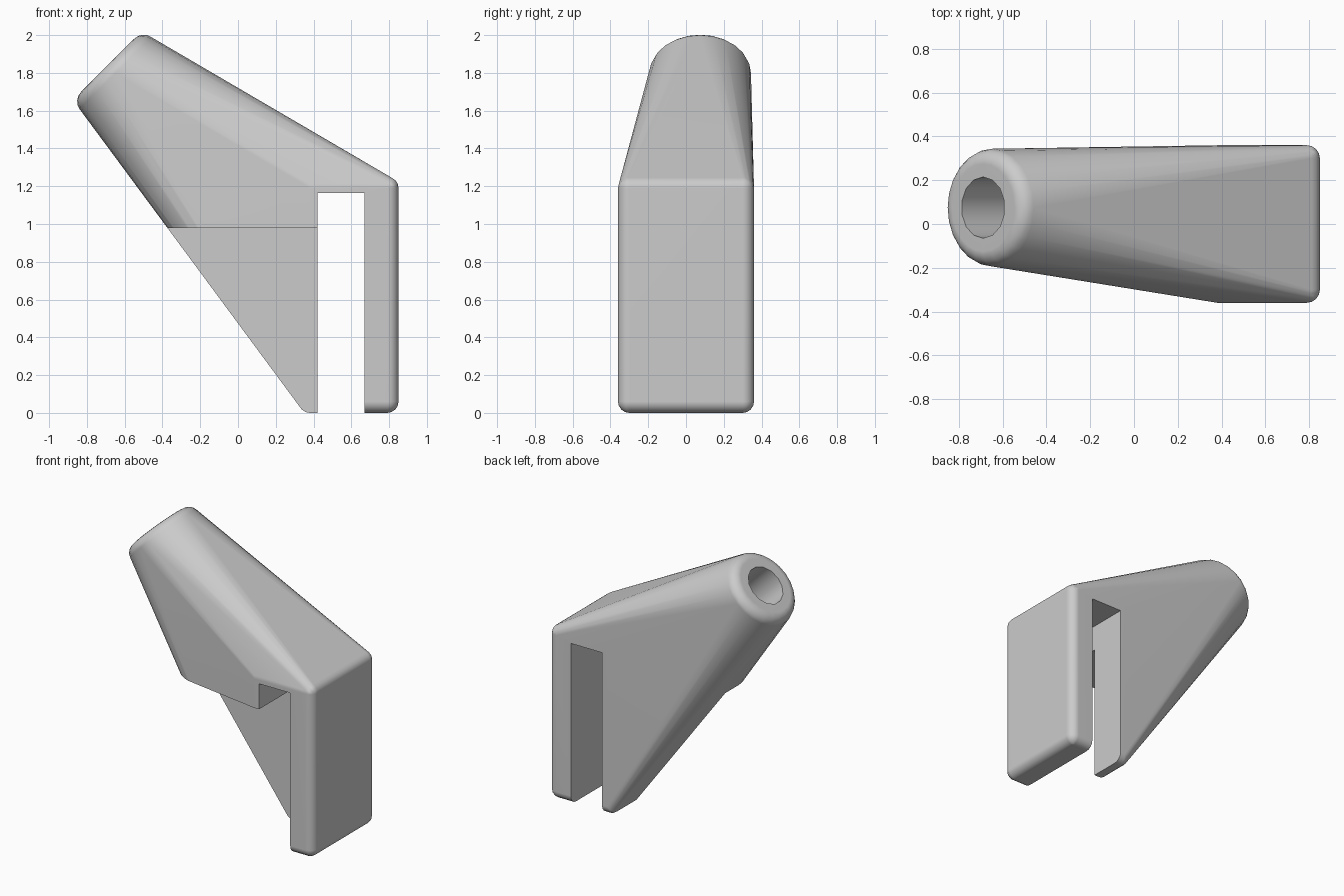
import bpy, bmesh, math
from mathutils import Vector, Matrix

cube = bpy.data.objects.get("Cube")
if cube:
    bpy.data.objects.remove(cube, do_unlink=True)

grey = bpy.data.materials.new("plain grey")
grey.use_nodes = True
colour = (0.6, 0.6, 0.6, 1)
grey.diffuse_color = colour
grey.node_tree.nodes["Principled BSDF"].inputs["Base Color"].default_value = colour

FACE = Vector((-0.69, 0.075, 1.84))               # centre of the socket mouth
TILT = Matrix.Rotation(-math.pi / 4, 4, 'Y')      # socket axis leans to -x
MOUTH = Matrix.Translation(FACE) @ TILT


def make_object(name, bm):
    bmesh.ops.recalc_face_normals(bm, faces=bm.faces)
    mesh = bpy.data.meshes.new(name)
    bm.to_mesh(mesh)
    bm.free()
    mesh.materials.append(grey)
    obj = bpy.data.objects.new(name, mesh)
    bpy.context.collection.objects.link(obj)
    return obj


def box_cutter(name, low, high):
    bm = bmesh.new()
    low, high = Vector(low), Vector(high)
    size = Matrix.Diagonal(high - low).to_4x4()
    bmesh.ops.create_cube(bm, size=1, matrix=Matrix.Translation((low + high) / 2) @ size)
    return make_object(name, bm)


# Body: a hull around a rounded block and a rounded tilted rim
bm = bmesh.new()
r = 0.06
for x in (0.32 + r, 0.85 - r):
    for y in (-0.36 + r, 0.36 - r):
        for z in (r, 1.25 - r):
            bmesh.ops.create_uvsphere(bm, u_segments=16, v_segments=8, radius=r,
                                      matrix=Matrix.Translation((x, y, z)))
fillet, flat, sides = 0.07, 0.2, 24
for step in range(7):
    a = math.radians(-30 + 20 * step)
    ring = flat + fillet * math.cos(a)
    height = fillet * (math.sin(a) - 1)
    for i in range(sides):
        t = math.tau * i / sides
        bm.verts.new(MOUTH @ Vector((ring * math.cos(t), ring * math.sin(t), height)))
hull = bmesh.ops.convex_hull(bm, input=bm.verts[:])
unused = {v for v in bm.verts if not any(len(f.verts) and f in hull["geom"] for f in v.link_faces)}
bmesh.ops.delete(bm, geom=list(unused), context='VERTS')
keep = {g for g in hull["geom"] if isinstance(g, bmesh.types.BMFace)}
bmesh.ops.delete(bm, geom=[f for f in bm.faces if f not in keep], context='FACES')
bmesh.ops.dissolve_limit(bm, angle_limit=math.radians(0.5), verts=bm.verts[:], edges=bm.edges[:])
body = make_object("clip_body", bm)

# Cutters: slot, front recess beside the thin leg, and the socket bore
cutters = [
    box_cutter("slot_cutter", (0.42, -1, -1), (0.67, 1, 1.165)),
    box_cutter("recess_cutter", (-1.5, -1, -1), (0.5, 0.085, 0.98)),
]
bm = bmesh.new()
depth = 0.7
bmesh.ops.create_cone(bm, cap_ends=True, segments=14, radius1=0.14, radius2=0.14,
                      depth=depth + 0.1,
                      matrix=MOUTH @ Matrix.Translation((0, 0, 0.05 - depth / 2)))
cutters.append(make_object("bore_cutter", bm))

bpy.context.view_layer.objects.active = body
for cutter in cutters:
    cutter.hide_render = True
    mod = body.modifiers.new(cutter.name, 'BOOLEAN')
    mod.operation, mod.solver, mod.object = 'DIFFERENCE', 'EXACT', cutter
    bpy.ops.object.modifier_apply(modifier=mod.name)
for cutter in cutters:
    bpy.data.objects.remove(cutter, do_unlink=True)

# Smooth fillets, crisp cuts
bpy.ops.object.select_all(action='DESELECT')
body.select_set(True)
bpy.ops.object.shade_smooth_by_angle(angle=math.radians(35))
weighted = body.modifiers.new("even_shading", 'WEIGHTED_NORMAL')
weighted.keep_sharp = True
